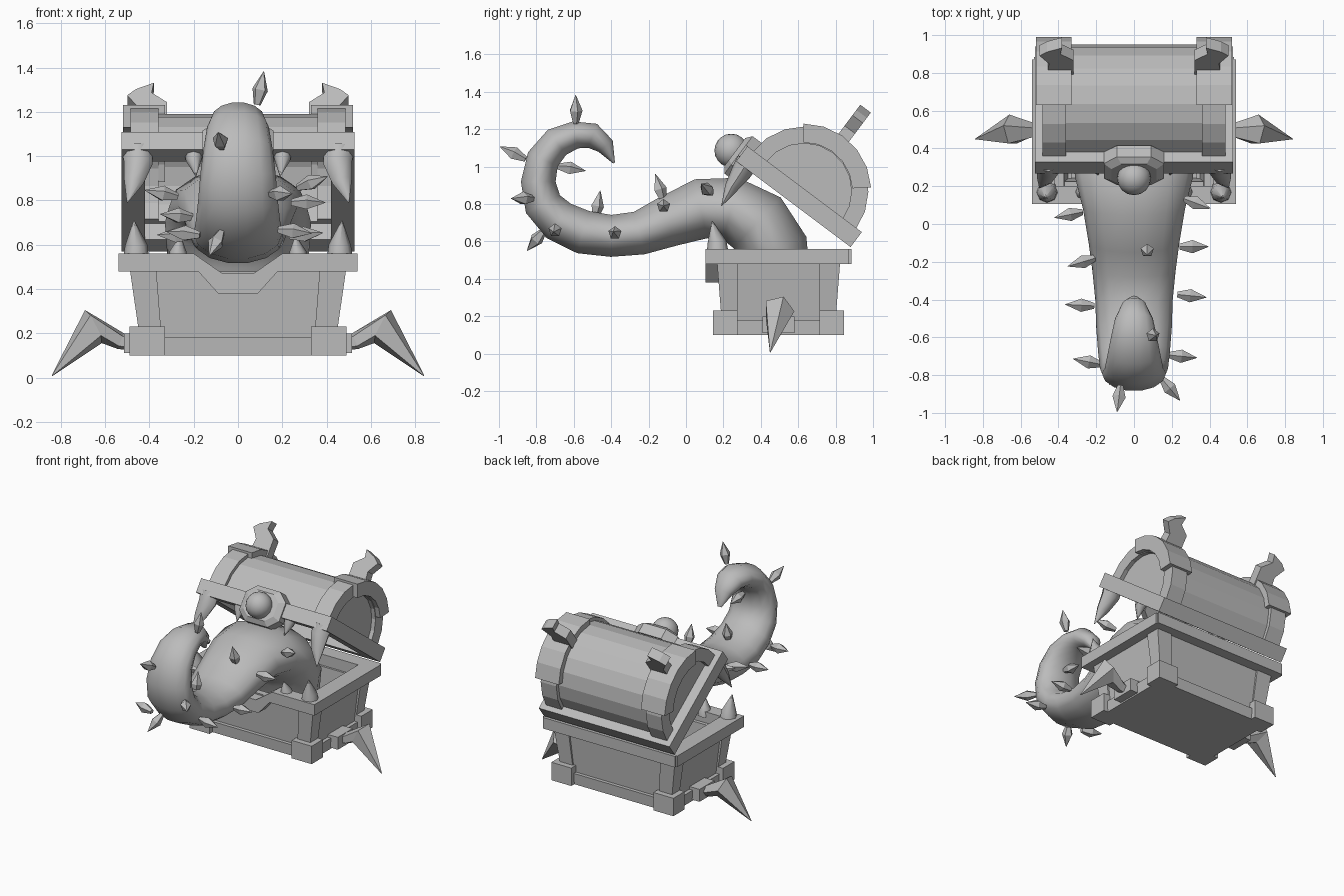
import bpy, bmesh, math
from mathutils import Vector as V

if "Cube" in bpy.data.objects:
    bpy.data.objects.remove(bpy.data.objects["Cube"])

stone = bpy.data.materials.new("plain_grey")
stone.diffuse_color = (0.5, 0.5, 0.5, 1)
stone.use_nodes = True
stone.node_tree.nodes["Principled BSDF"].inputs["Base Color"].default_value = stone.diffuse_color


def loft(name, rings, smooth=None):
    """Skin a row of equal-length rings and cap both ends."""
    bm = bmesh.new()
    vs = [[bm.verts.new(p) for p in r] for r in rings]
    n = len(rings[0])
    for a, b in zip(vs, vs[1:]):
        for i in range(n):
            j = (i + 1) % n
            bm.faces.new((a[i], a[j], b[j], b[i]))
    bm.faces.new(vs[0][::-1])
    bm.faces.new(vs[-1])
    bmesh.ops.recalc_face_normals(bm, faces=bm.faces)
    me = bpy.data.meshes.new(name)
    bm.to_mesh(me)
    bm.free()
    me.materials.append(stone)
    ob = bpy.data.objects.new(name, me)
    bpy.context.collection.objects.link(ob)
    if smooth:
        bpy.ops.object.select_all(action='DESELECT')
        ob.select_set(True)
        bpy.context.view_layer.objects.active = ob
        bpy.ops.object.shade_smooth_by_angle(angle=math.radians(smooth))
    return ob


def same(x, y, z):
    return (x, y, z)


def lid(x, u, v):
    """Lid space: u runs from hinge to front, v is up out of the lid."""
    return (x, 0.88 - 0.8 * u + 0.6 * v, 0.57 + 0.6 * u + 0.8 * v)


def box(name, x, y, z, f=same):
    return loft(name, [[f(x[0], y[0], k), f(x[1], y[0], k),
                        f(x[1], y[1], k), f(x[0], y[1], k)] for k in z])


def tube(name, pts, radii, sides=5, ref=(1, 0, 0), smooth=None):
    """Tapered tube; radii are (across ref, other way) pairs or numbers."""
    pts = [V(p) for p in pts]
    rings = []
    for i, p in enumerate(pts):
        t = (pts[min(i + 1, len(pts) - 1)] - pts[max(i - 1, 0)]).normalized()
        s = V(ref)
        s = (s - t * s.dot(t)).normalized()
        n = t.cross(s)
        a, b = radii[i] if isinstance(radii[i], tuple) else (radii[i],) * 2
        rings.append([p + s * a * math.cos(w) + n * b * math.sin(w)
                      for w in (math.tau * k / sides for k in range(sides))])
    return loft(name, rings, smooth)


CY = 0.495  # chest centre in y


def rect(hx, hy, z):
    return [(sx * hx, CY + sy * hy, z) for sx, sy in ((-1, -1), (1, -1), (1, 1), (-1, 1))]


# Hollow tapered chest body
loft("chest_body", [rect(.425, .29, .11), rect(.47, .315, .48),
                    rect(.42, .27, .48), rect(.39, .25, .16)])
loft("base_strip", [rect(.455, .315, .10), rect(.46, .32, .18)])
for sx in (-1, 1):
    for sy in (-1, 1):
        box("corner_block", (sx * .33, sx * .49), (CY + sy * .22, CY + sy * .35), (.10, .23))

        def corner(ox, oy, ix, iy, z):
            return [(sx * x, CY + sy * y, z) for x, y in
                    ((ix, iy), (ox, iy), (ox, oy), (ix, oy))]
        loft("corner_post", [corner(.435, .30, .34, .22, .12), corner(.49, .33, .37, .22, .50)])
    box("side_rim", (sx * .42, sx * .54), (.19, .87), (.48, .56))
box("back_rim", (-.53, .53), (.78, .885), (.48, .56))

# Front rim with a dropped notch in the middle
half = [(.07, .47), (.2, .56), (.54, .56), (.54, .48), (.18, .48), (.09, .38)]
prof = half + [(-x, z) for x, z in reversed(half)]
loft("front_rim", [[(x, y, z) for x, z in prof] for y in (.105, .2)])

# Lid frame
for sx in (-1, 1):
    box("lid_side_rim", (sx * .42, sx * .525), (0, .765), (0, .10), lid)
box("lid_back_rim", (-.42, .42), (0, .09), (0, .10), lid)
box("lid_front_rim", (-.42, .42), (.675, .765), (0, .10), lid)


# Rounded lid shell, end panels and straps
def arc(name, x0, x1, r0, r1, a0=0, a1=180, n=10):
    rings = []
    for k in range(n + 1):
        a = math.radians(a0 + (a1 - a0) * k / n)
        rings.append([lid(x, .38 + r * math.cos(a), .09 + r * math.sin(a))
                      for x, r in ((x0, r0), (x1, r0), (x1, r1), (x0, r1))])
    return loft(name, rings)


arc("lid_barrel", -.44, .44, .275, .32)
for sx in (-1, 1):
    arc("lid_strap", sx * .36, sx * .485, .255, .345)
    arc("lid_strap_wide", sx * .33, sx * .52, .26, .36, 53, 140, 5)
    ends = [(.38 + .28 * math.cos(math.pi * k / 10), .09 + .28 * math.sin(math.pi * k / 10))
            for k in range(11)]
    loft("lid_end_panel", [[lid(sx * x, u, v) for u, v in ends] for x in (.425, .455)])
    # Crooked horn on top
    horn = [(.32, .40), (.32, .53), (.39, .585), (.38, .64), (.46, .605),
            (.50, .57), (.45, .50), (.46, .40)]
    loft("lid_horn", [[lid(sx * x, u, v) for x, v in horn] for u in (.345, .415)])

# Clasp plate with round eye
oct_ = [(.16, -.03), (.09, -.09), (-.09, -.09), (-.16, -.03),
        (-.16, .10), (-.09, .16), (.09, .16), (.16, .10)]
loft("clasp_plate", [[lid(x * s, u, .035 + (v - .035) * s) for x, v in oct_]
                     for s, u in ((1, .70), (1, .775), (.75, .80))])
bpy.ops.mesh.primitive_uv_sphere_add(segments=16, ring_count=10, radius=.09,
                                     location=lid(0, .82, .03))
eye = bpy.context.object
eye.name = "clasp_eye"
eye.data.materials.append(stone)
bpy.ops.object.shade_smooth_by_angle(angle=math.radians(60))

for sx in (-1, 1):
    # Lower teeth and upper fangs
    tube("lower_tooth", [(sx * .46, .17, .53), (sx * .46, .165, .60), (sx * .47, .14, .71)],
         [.06, .05, .002], 8, smooth=50)
    tube("small_lower_tooth", [(sx * .27, .17, .52), (sx * .27, .17, .57), (sx * .26, .15, .64)],
         [.045, .038, .002], 8, smooth=50)
    tube("upper_fang", [(sx * .455, .33, 1.03), (sx * .45, .295, .97),
                        (sx * .47, .24, .885), (sx * .50, .19, .79)],
         [(.07, .06), (.065, .055), (.045, .035), .002], 8, smooth=50)
    tube("small_upper_fang", [(sx * .2, .33, 1.03), (sx * .2, .30, .98), (sx * .19, .26, .91)],
         [.045, .035, .002], 8, smooth=50)
    # Clawed side legs
    box("leg_mount", (sx * .43, sx * .515), (.41, .58), (.11, .20))
    tube("leg_claw", [(sx * .45, .495, .15), (sx * .53, .495, .165), (sx * .65, .495, .232),
                      (sx * .84, .45, .008)],
         [.035, .04, (.085, .088), .002], 5, ref=(0, 1, 0))

# Curling tentacle: y, z, half thickness, half width
path = [(.50, .38, .17, .28), (.47, .56, .19, .32), (.38, .70, .19, .33), (.24, .775, .175, .31),
        (.08, .775, .165, .27), (-.10, .705, .14, .24), (-.25, .645, .12, .22),
        (-.40, .63, .115, .205), (-.55, .65, .12, .20), (-.68, .71, .115, .19),
        (-.765, .80, .105, .18), (-.79, .92, .095, .17), (-.765, 1.04, .09, .155),
        (-.69, 1.13, .085, .14), (-.59, 1.17, .075, .12), (-.50, 1.165, .07, .10),
        (-.43, 1.11, .05, .065), (-.385, 1.02, .006, .015)]
tube("tentacle", [(0, y, z) for y, z, _, _ in path], [(w, t) for _, _, t, w in path], 14, smooth=60)


# Thorns on the tentacle: middle point and pointing direction
def thorn(c, d):
    c, d = V(c), V(d).normalized()
    ref = (0, 0, 1) if abs(d.z) < .7 else (0, 1, 0)
    tube("thorn", [c - d * .07, c, c + d * .085], [.016, .037, .001], 5, ref)


for c, d in [((.10, -.59, 1.30), (.2, 0, 1)), ((-.08, -.92, 1.07), (-.1, -.8, .4)),
             ((.19, -.87, .83), (.5, -.6, 0)), ((-.10, -.80, .61), (-.3, -.5, -.6)),
             ((0, -.475, .79), (0, .2, 1)), ((.02, -.62, .99), (0, 1, -.15)),
             ((.07, -.14, .88), (0, -.3, 1)),
             ((.25, -.70, .66), (1, -.1, -.1)), ((-.24, -.73, .65), (-1, .2, .1)),
             ((.30, -.38, .645), (1, -.1, .1)), ((-.28, -.43, .64), (-1, .05, .05)),
             ((.31, -.12, .79), (1, 0, 0)), ((-.27, -.20, .73), (-1, -.3, .1)),
             ((.33, .11, .88), (.8, -.3, .3)), ((-.34, .05, .83), (-1, -.2, .2))]:
    thorn(c, d)
